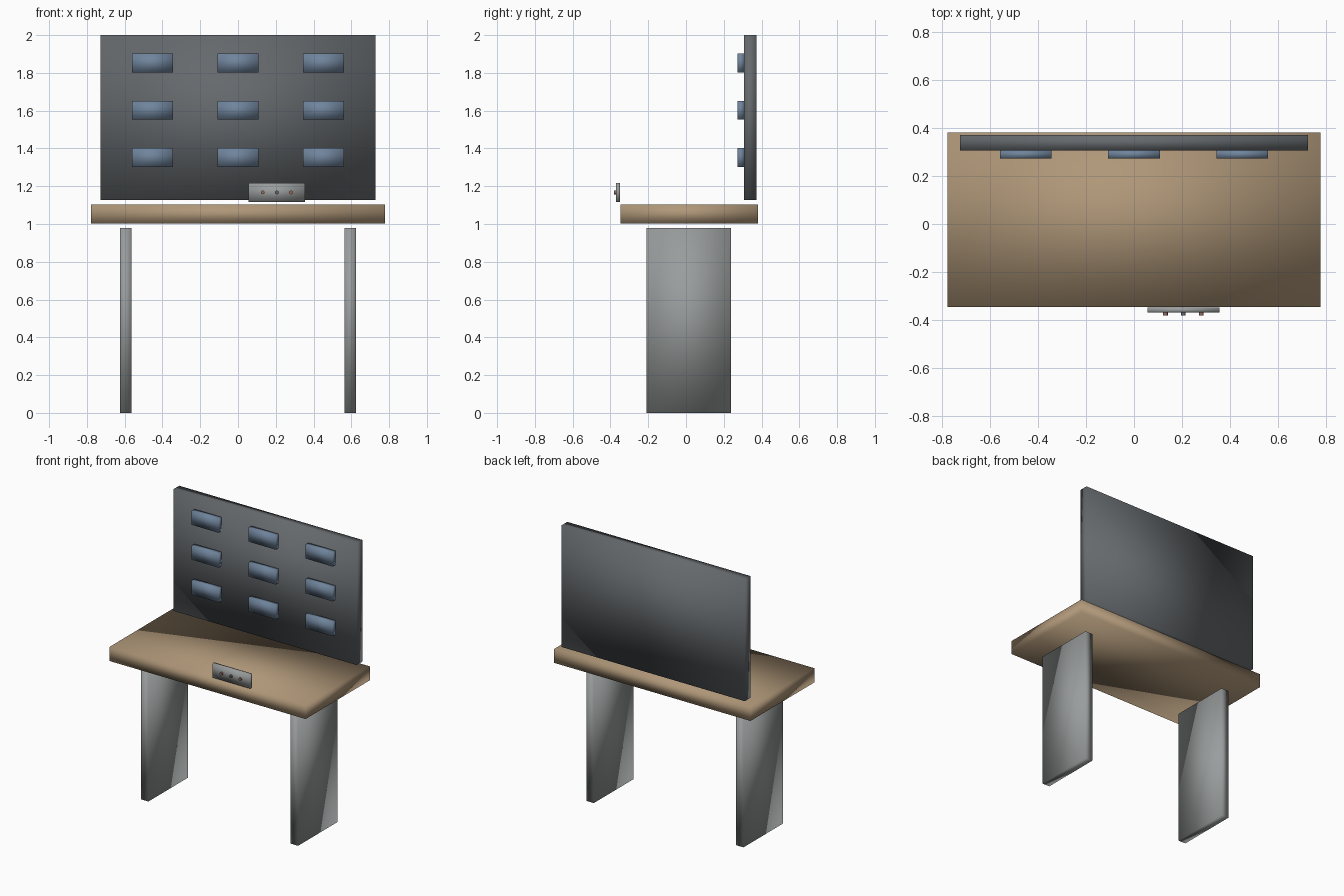
import bpy
import math

cube = bpy.data.objects.get("Cube")
if cube:
    bpy.data.objects.remove(cube, do_unlink=True)


def material(name, rgb):
    mat = bpy.data.materials.new(name)
    mat.use_nodes = True
    colour = (*rgb, 1.0)
    mat.diffuse_color = colour
    mat.node_tree.nodes["Principled BSDF"].inputs["Base Color"].default_value = colour
    return mat


wood = material("wood", (0.43, 0.31, 0.19))
charcoal = material("charcoal", (0.13, 0.142, 0.152))
grey_metal = material("grey metal", (0.32, 0.335, 0.335))
slate_blue = material("slate blue", (0.16, 0.23, 0.33))
muted_red = material("muted red", (0.30, 0.14, 0.11))
dark_grey = material("dark grey", (0.13, 0.14, 0.14))


def finish(name, mat):
    obj = bpy.context.object
    obj.name = name
    obj.data.name = name
    obj.data.materials.append(mat)
    return obj


def box(name, mat, xs, ys, zs):
    """Softly shaded box spanning the given (min, max) ranges."""
    spans = (xs, ys, zs)
    centre = [(a + b) / 2 for a, b in spans]
    bpy.ops.mesh.primitive_cube_add(size=1, location=centre)
    obj = finish(name, mat)
    obj.scale = [b - a for a, b in spans]
    bpy.ops.object.transform_apply(location=False, rotation=False, scale=True)
    bpy.ops.object.shade_smooth()
    return obj


# Worktop and the upright board behind it
box("tabletop", wood, (-0.779, 0.779), (-0.346, 0.382), (1.003, 1.103))
box("back_board", charcoal, (-0.727, 0.727), (0.307, 0.372), (1.127, 2.0))

# Slab legs, mirrored left and right
for side, sign in (("left", 1), ("right", -1)):
    inner, outer = sorted((sign * 0.564, sign * 0.624))
    box(f"{side}_leg", grey_metal, (inner, outer), (-0.21, 0.239), (0.0, 0.978))

# Grid of storage bins on the board
for row in range(3):
    z = 1.852 - row * 0.25
    for col in range(3):
        x = (col - 1) * 0.452
        box(f"bin_{row + 1}_{col + 1}", slate_blue,
            (x - 0.108, x + 0.108), (0.273, 0.307), (z - 0.05, z + 0.05))

# Control plate on the front edge with three round buttons
box("control_plate", grey_metal, (0.056, 0.356), (-0.37, -0.349), (1.117, 1.217))
for i, mat in enumerate((muted_red, dark_grey, muted_red)):
    bpy.ops.mesh.primitive_cylinder_add(
        vertices=16, radius=0.01, depth=0.014,
        location=(0.131 + i * 0.075, -0.375, 1.167),
        rotation=(math.pi / 2, 0, 0))
    finish(f"button_{i + 1}", mat)
    bpy.ops.object.shade_smooth_by_angle()
